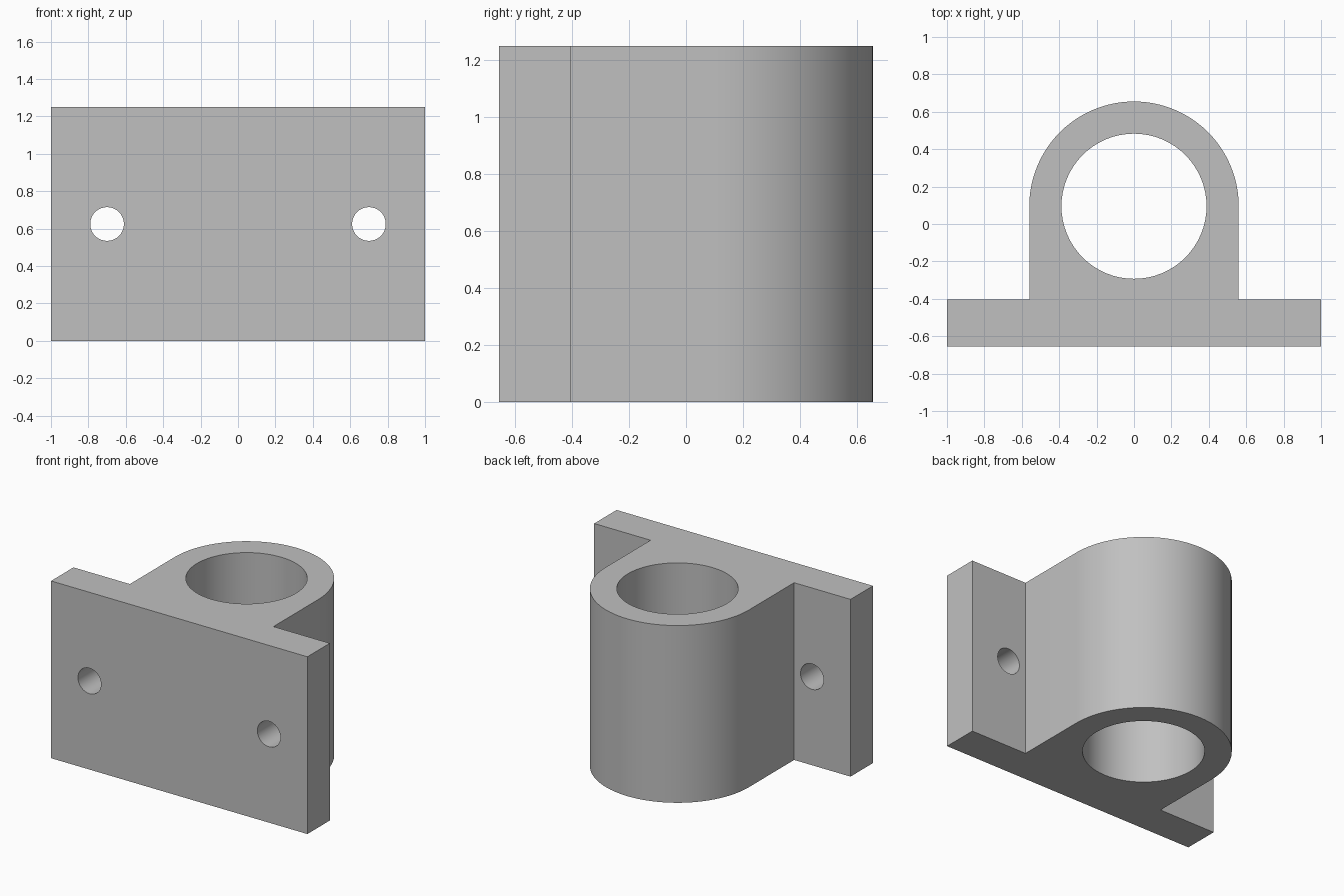
import bpy
import bmesh
import math

HEIGHT = 1.25
BACK, FRONT, STEP = 0.655, -0.655, -0.405
RADIUS, BORE, HOLE = 0.56, 0.388, 0.09
AXIS_Y = BACK - RADIUS

cube = bpy.data.objects.get("Cube")
if cube:
    bpy.data.objects.remove(cube, do_unlink=True)

grey = bpy.data.materials.new("plain_grey")
grey.use_nodes = True
colour = (0.53, 0.53, 0.53, 1)
grey.diffuse_color = colour
grey.node_tree.nodes["Principled BSDF"].inputs["Base Color"].default_value = colour


def extrude_profile(name, points, height):
    """Extrude a flat outline upwards from the ground."""
    bm = bmesh.new()
    face = bm.faces.new([bm.verts.new((x, y, 0)) for x, y in points])
    top = bmesh.ops.extrude_face_region(bm, geom=[face])["geom"]
    bmesh.ops.translate(bm, vec=(0, 0, height),
                        verts=[v for v in top if isinstance(v, bmesh.types.BMVert)])
    bmesh.ops.recalc_face_normals(bm, faces=bm.faces)
    mesh = bpy.data.meshes.new(name)
    bm.to_mesh(mesh)
    bm.free()
    obj = bpy.data.objects.new(name, mesh)
    bpy.context.collection.objects.link(obj)
    mesh.materials.append(grey)
    return obj


def cut_cylinder(body, name, radius, depth, location, rotation=(0, 0, 0)):
    """Cut a round hole through the body."""
    bpy.ops.mesh.primitive_cylinder_add(vertices=64, radius=radius, depth=depth,
                                        location=location, rotation=rotation)
    cutter = bpy.context.object
    cutter.name = name
    cutter.data.materials.append(grey)
    cut = body.modifiers.new(name, "BOOLEAN")
    cut.operation = "DIFFERENCE"
    cut.solver = "EXACT"
    cut.object = cutter
    bpy.context.view_layer.objects.active = body
    bpy.ops.object.modifier_apply(modifier=cut.name)
    bpy.data.objects.remove(cutter, do_unlink=True)


# Flanged bearing block: mounting plate, straight cheeks and rounded back
arc = [(RADIUS * math.cos(math.pi * i / 48), AXIS_Y + RADIUS * math.sin(math.pi * i / 48))
       for i in range(49)]
outline = [(-1, FRONT), (1, FRONT), (1, STEP), (RADIUS, STEP),
           *arc, (-RADIUS, STEP), (-1, STEP)]
block = extrude_profile("bearing_block", outline, HEIGHT)

# Vertical shaft bore
cut_cylinder(block, "shaft_bore", BORE, HEIGHT * 2, (0, AXIS_Y, HEIGHT / 2))

# Bolt holes through the flanges
for side in (-1, 1):
    cut_cylinder(block, "bolt_hole", HOLE, 0.6, (side * 0.7, (FRONT + STEP) / 2, HEIGHT / 2),
                 (math.pi / 2, 0, 0))

# Smooth round walls, sharp corners
bpy.ops.object.select_all(action="DESELECT")
block.select_set(True)
bpy.context.view_layer.objects.active = block
bpy.ops.object.shade_smooth_by_angle(angle=math.radians(30))
